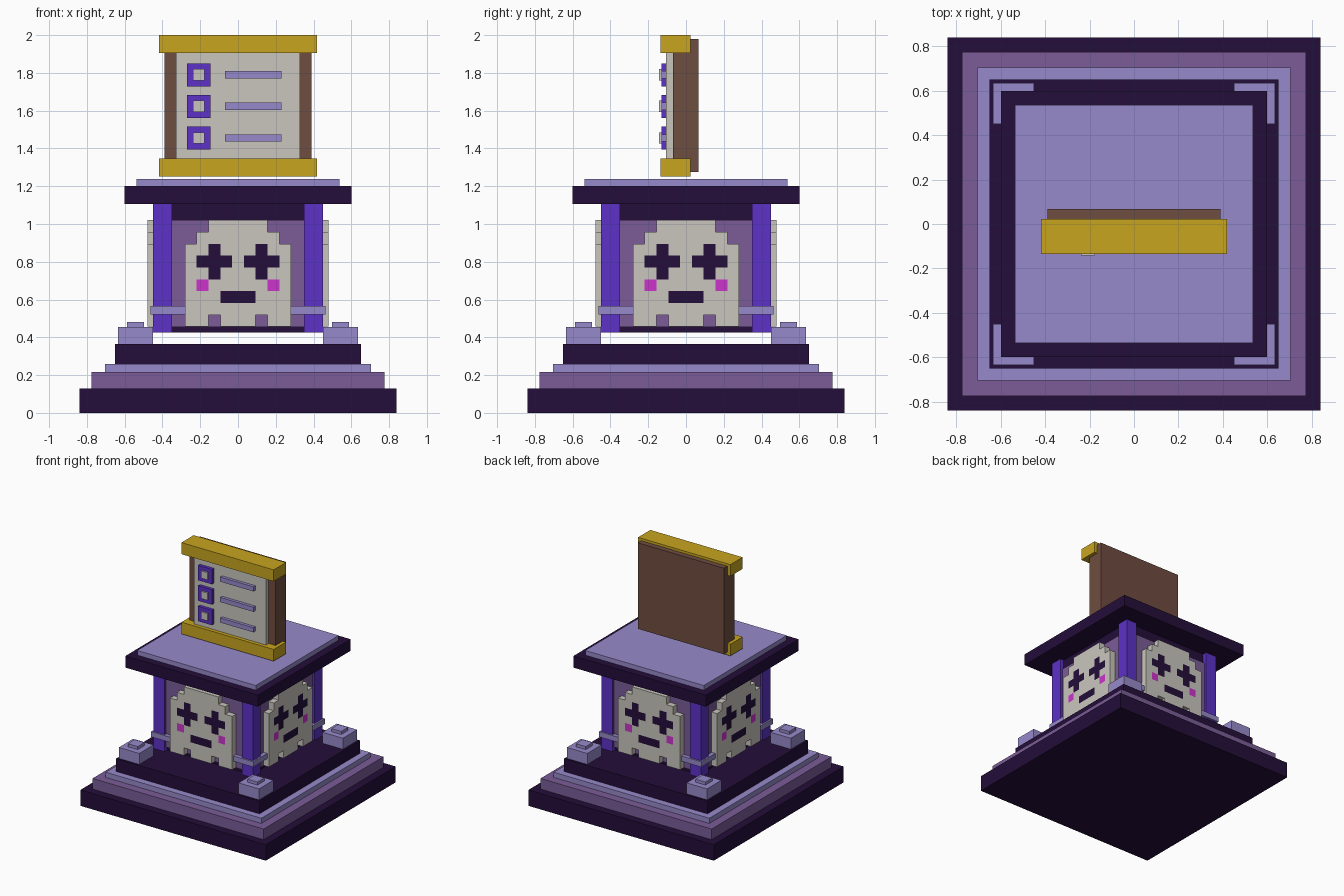
import bpy, bmesh, math
from mathutils import Matrix, Vector

if "Cube" in bpy.data.objects:
    bpy.data.objects.remove(bpy.data.objects["Cube"])


def make_colour(name, r, g, b):
    lin = [((c / 255 + 0.055) / 1.055) ** 2.4 if c > 10 else c / 255 / 12.92 for c in (r, g, b)]
    m = bpy.data.materials.new(name)
    m.diffuse_color = (*lin, 1)
    m.use_nodes = True
    m.node_tree.nodes["Principled BSDF"].inputs["Base Color"].default_value = m.diffuse_color
    return m


DARK = make_colour("dark_plum", 36, 14, 58)
PURPLE = make_colour("dusty_purple", 123, 92, 152)
LAVENDER = make_colour("lavender", 151, 138, 203)
VIOLET = make_colour("violet", 93, 50, 200)
BONE = make_colour("bone", 201, 198, 190)
PINK = make_colour("pink", 204, 51, 204)
GOLD = make_colour("gold", 200, 165, 32)
BROWN = make_colour("brown", 111, 77, 65)


def add_object(name, bm, mats):
    bmesh.ops.recalc_face_normals(bm, faces=bm.faces)
    me = bpy.data.meshes.new(name)
    bm.to_mesh(me)
    bm.free()
    for m in mats:
        me.materials.append(m)
    ob = bpy.data.objects.new(name, me)
    bpy.context.collection.objects.link(ob)
    return ob


def box(name, x, y, z, mat):
    """Box from (min, max) ranges on each axis."""
    bm = bmesh.new()
    size = [r[1] - r[0] for r in (x, y, z)]
    mid = [(r[0] + r[1]) / 2 for r in (x, y, z)]
    bmesh.ops.create_cube(bm, size=1, matrix=Matrix.Translation(mid) @ Matrix.Diagonal((*size, 1)))
    return add_object(name, bm, [mat])


def slab(name, half, z0, z1, mat):
    return box(name, (-half, half), (-half, half), (z0, z1), mat)


# Stepped base
slab("base_plinth", 0.84, 0, 0.13, DARK)
slab("base_step", 0.775, 0.13, 0.217, PURPLE)
slab("base_trim", 0.705, 0.217, 0.26, LAVENDER)
slab("base_platform", 0.65, 0.26, 0.365, DARK)

# Hovering cabin and roof
slab("cabin_core", 0.415, 0.425, 1.105, DARK)
slab("cabin_walls", 0.43, 0.455, 1.02, PURPLE)
slab("cabin_band", 0.463, 0.522, 0.565, LAVENDER)
slab("roof", 0.60, 1.105, 1.2, DARK)
slab("roof_cap", 0.537, 1.2, 1.238, LAVENDER)

# Pillars and corner blocks
for sx in (-1, 1):
    for sy in (-1, 1):
        def corner(name, a, b, z, mat):
            box(name, sorted((sx * a, sx * b)), sorted((sy * a, sy * b)), z, mat)
        corner("pillar", 0.35, 0.45, (0.425, 1.105), VIOLET)
        corner("corner_block", 0.45, 0.635, (0.365, 0.455), LAVENDER)
        corner("corner_stud", 0.498, 0.587, (0.455, 0.48), LAVENDER)

# Pixel face on each wall: # bone, o dark, p pink, space empty
FACE = ["  #####  ",
        " ####### ",
        "##o###o##",
        "#ooo#ooo#",
        "##o###o##",
        "#p#####p#",
        "###ooo###",
        "#########",
        "## ### ##"]
PIX, FRONT, BACK = 0.0626, -0.478, -0.42


def cell(r, c):
    return FACE[r][c] if 0 <= r < 9 and 0 <= c < 9 else " "


def pixel_face(name, angle):
    bm = bmesh.new()
    for r in range(9):
        for c in range(9):
            if cell(r, c) == " ":
                continue
            x0, z1 = (c - 4.5) * PIX, 1.02 - r * PIX
            x1, z0 = x0 + PIX, z1 - PIX
            ring = [(x0, z0), (x1, z0), (x1, z1), (x0, z1)]
            for y in (FRONT, BACK):
                f = bm.faces.new([bm.verts.new((x, y, z)) for x, z in ring])
                f.material_index = "#op".index(cell(r, c))
            # Rim faces only along the outline
            for i, (dr, dc) in enumerate(((1, 0), (0, 1), (-1, 0), (0, -1))):
                if cell(r + dr, c + dc) == " ":
                    (ax, az), (bx, bz) = ring[i], ring[(i + 1) % 4]
                    pts = ((ax, FRONT, az), (bx, FRONT, bz), (bx, BACK, bz), (ax, BACK, az))
                    bm.faces.new([bm.verts.new(p) for p in pts])
    bmesh.ops.remove_doubles(bm, verts=bm.verts, dist=0.0005)
    bm.transform(Matrix.Rotation(angle, 4, "Z"))
    add_object(name, bm, [BONE, DARK, PINK])


for i, side in enumerate(("front", "right", "back", "left")):
    pixel_face(side + "_pixel_face", i * math.pi / 2)

# Floating checklist sign
box("sign_backboard", (-0.39, 0.39), (-0.07, 0.067), (1.275, 1.98), BROWN)
box("sign_page", (-0.327, 0.327), (-0.105, -0.06), (1.33, 1.92), BONE)
for name, z in (("sign_bottom_bar", (1.252, 1.348)), ("sign_top_bar", (1.905, 2.0))):
    box(name, (-0.418, 0.418), (-0.135, 0.023), z, GOLD)

# Checklist rows
for z in (1.79, 1.623, 1.455):
    box("check_box", (-0.27, -0.145), (-0.13, -0.1), (z - 0.061, z + 0.061), VIOLET)
    box("check_mark", (-0.238, -0.178), (-0.142, -0.1), (z - 0.03, z + 0.03), BONE)
    box("text_line", (-0.07, 0.23), (-0.13, -0.1), (z - 0.019, z + 0.019), LAVENDER)
